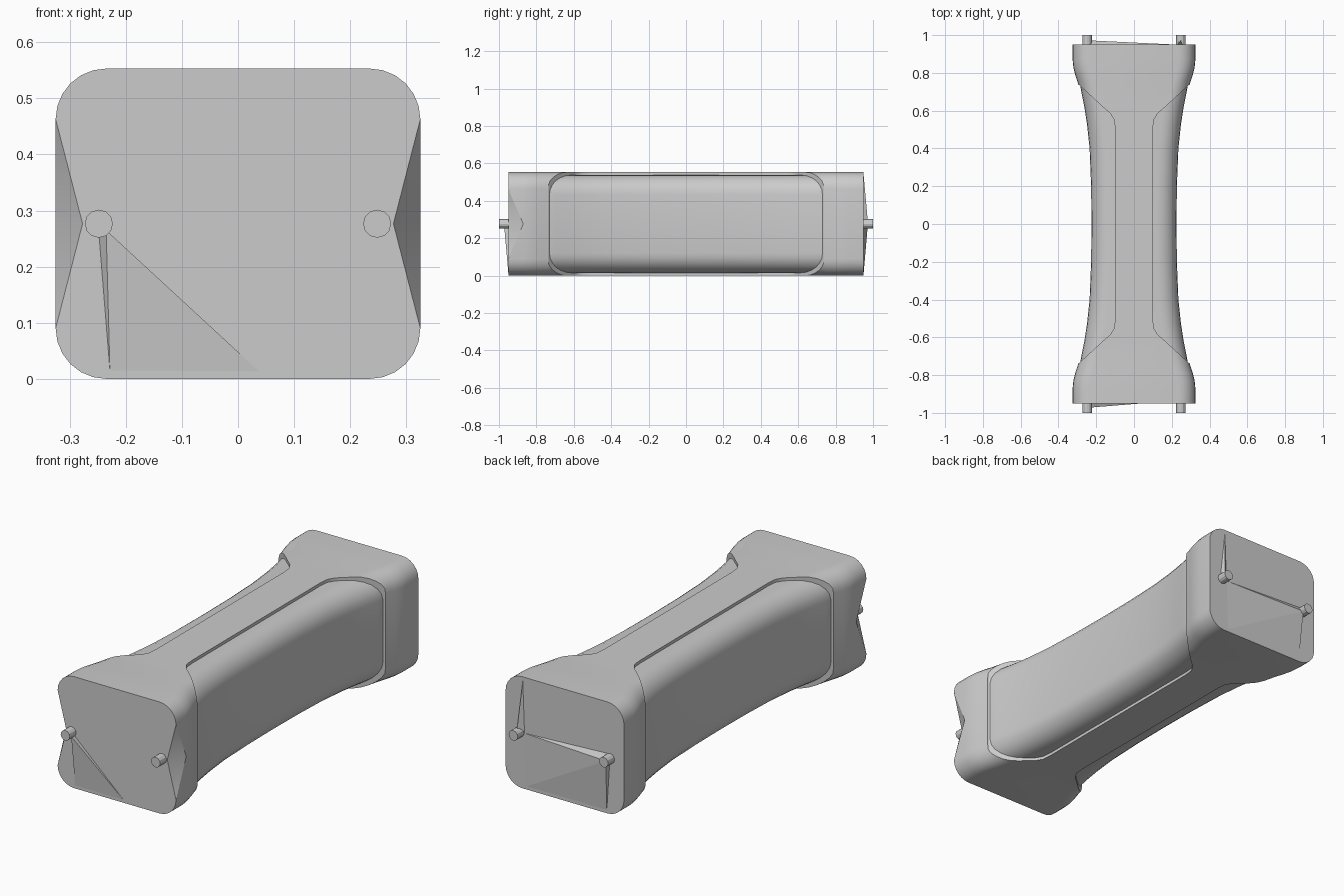
import bpy, bmesh, math
from mathutils import Matrix, Vector

if "Cube" in bpy.data.objects:
    bpy.data.objects.remove(bpy.data.objects["Cube"])

grey = bpy.data.materials.new("plain grey")
grey.use_nodes = True
COLOUR = (0.6, 0.6, 0.6, 1)
grey.diffuse_color = COLOUR
grey.node_tree.nodes["Principled BSDF"].inputs["Base Color"].default_value = COLOUR

HEIGHT = 0.553
MID = HEIGHT / 2


def finish(name, bm):
    bmesh.ops.recalc_face_normals(bm, faces=bm.faces)
    mesh = bpy.data.meshes.new(name)
    bm.to_mesh(mesh)
    bm.free()
    mesh.materials.append(grey)
    obj = bpy.data.objects.new(name, mesh)
    bpy.context.collection.objects.link(obj)
    return obj


def smooth(obj):
    bpy.ops.object.select_all(action='DESELECT')
    obj.select_set(True)
    bpy.context.view_layer.objects.active = obj
    bpy.ops.object.shade_smooth_by_angle(angle=math.radians(28))


def section(width, half_height, radius, steps=6):
    """Rounded rectangle with an extra point midway up each side."""
    pts = []
    corners = [(1, 1), (-1, 1), (-1, -1), (1, -1)]
    for i, (sx, sz) in enumerate(corners):
        if i % 2 == 0:
            pts.append((sx * width, 0))
        for k in range(steps + 1):
            a = math.pi / 2 * (i + k / steps)
            pts.append((sx * (width - radius) + radius * math.cos(a),
                        sz * (half_height - radius) + radius * math.sin(a)))
    return pts


def loft(name, stations, half_height, radius, pinch=None):
    bm = bmesh.new()
    rings = []
    for y, w in stations:
        rings.append([bm.verts.new((x, y, MID + z))
                      for x, z in section(w, half_height, radius)])
    # front end edges pinch in towards the pins
    if pinch:
        for v in rings[0]:
            if abs(v.co.z - MID) < 0.001:
                v.co.x = math.copysign(pinch, v.co.x)
    n = len(rings[0])
    for a, b in zip(rings, rings[1:]):
        for i in range(n):
            j = (i + 1) % n
            bm.faces.new((a[i], a[j], b[j], b[i]))
    bm.faces.new(rings[0])
    bm.faces.new(rings[-1])
    bmesh.ops.triangulate(bm, faces=[f for f in bm.faces if len(f.verts) == 4 and pinch
                                     and min(v.co.y for v in f.verts) < -0.94])
    return finish(name, bm)


def both_ends(half):
    return [(-y, w) for y, w in reversed(half)] + [s for s in half if s[0] > 0]


# recessed grip running through the middle
grip = [(0, 0.225), (0.2, 0.227), (0.4, 0.235), (0.53, 0.249),
        (0.62, 0.263), (0.69, 0.277), (0.75, 0.288), (0.85, 0.288)]
core = loft("recessed_grip", both_ends(grip)[:], MID - 0.015, 0.105)
smooth(core)

# raised frame: flared ends joined by a spine above and below
flare = [(0, 0.237), (0.4, 0.247), (0.6, 0.268), (0.7, 0.285), (0.75, 0.298),
         (0.79, 0.311), (0.83, 0.321), (0.87, 0.325), (0.95, 0.325)]
frame = loft("raised_frame", both_ends(flare), MID, 0.09, pinch=0.277)

# plan outline of the frame, used to cut the side panels away
quarter = [(0.1, 0.5), (0.104, 0.55), (0.125, 0.585), (0.165, 0.62),
           (0.23, 0.68), (0.29, 0.735), (0.4, 0.75), (0.4, 1.1)]
right = [(x, -y) for x, y in reversed(quarter)] + quarter
outline = right + [(-x, y) for x, y in reversed(right)]
bm = bmesh.new()
base = bm.faces.new([bm.verts.new((x, y, -0.2)) for x, y in outline])
extruded = bmesh.ops.extrude_face_region(bm, geom=[base])
bmesh.ops.translate(bm, vec=(0, 0, 1),
                    verts=[g for g in extruded["geom"] if isinstance(g, bmesh.types.BMVert)])
cutter = finish("panel_cutter", bm)
cutter.hide_render = True

mod = frame.modifiers.new("panel_cut", 'BOOLEAN')
mod.operation = 'INTERSECT'
mod.solver = 'EXACT'
mod.object = cutter
bpy.ops.object.select_all(action='DESELECT')
frame.select_set(True)
bpy.context.view_layer.objects.active = frame
bpy.ops.object.modifier_apply(modifier=mod.name)
bpy.data.objects.remove(cutter)
smooth(frame)

# two small round pins on each end
for end, end_name in ((-1, "front"), (1, "back")):
    for side, side_name in ((-1, "right"), (1, "left")):
        bm = bmesh.new()
        place = Matrix.Translation((side * 0.248, end * 0.96, MID)) @ Matrix.Rotation(math.pi / 2, 4, 'X')
        bmesh.ops.create_cone(bm, cap_ends=True, segments=12, radius1=0.025,
                              radius2=0.025, depth=0.08, matrix=place)
        smooth(finish(f"{end_name}_{side_name}_pin", bm))


def web(name, end, apex, base_points):
    """Shallow sloping facet from a pin down to the end face."""
    bm = bmesh.new()
    tip = bm.verts.new((apex[0], end * 0.972, apex[1]))
    ring = [bm.verts.new((x, end * 0.949, z)) for x, z in base_points]
    bm.faces.new(ring)
    for i, v in enumerate(ring):
        bm.faces.new((v, ring[(i + 1) % len(ring)], tip))
    finish(name, bm)


web("front_web", -1, (-0.235, 0.265), [(-0.25, MID), (-0.228, 0.004), (0.05, 0.002)])
web("back_web", 1, (-0.24, 0.27), [(-0.25, 0.3), (0.24, MID), (0.23, 0.004), (-0.23, 0.004)])
web("back_upper_web", 1, (0.248, 0.29), [(0.26, MID), (0.22, MID), (0.23, 0.545)])
